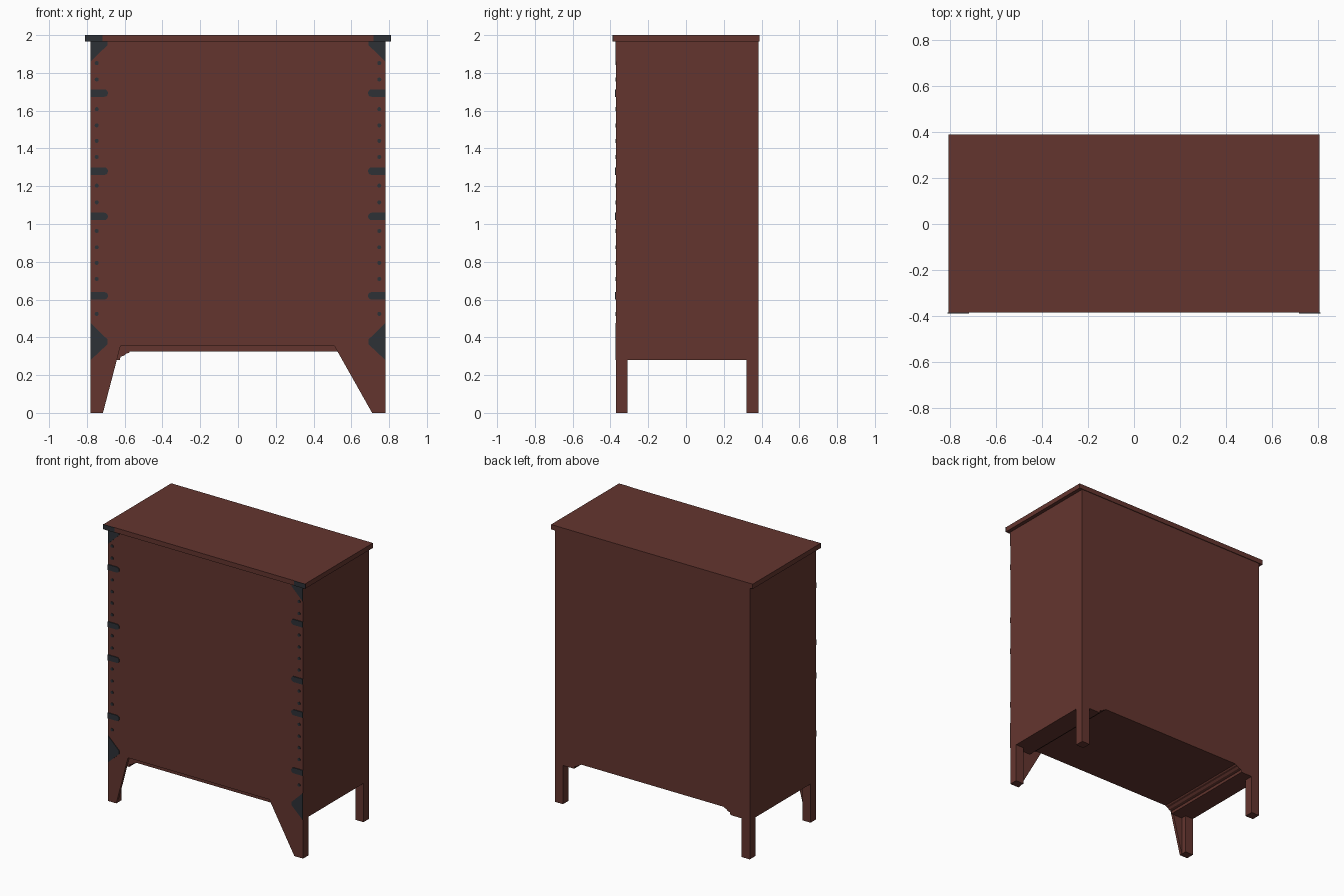
import bpy, bmesh, math

if "Cube" in bpy.data.objects:
    bpy.data.objects.remove(bpy.data.objects["Cube"])


def material(name, rgb):
    m = bpy.data.materials.new(name)
    m.diffuse_color = (*rgb, 1)
    m.use_nodes = True
    m.node_tree.nodes["Principled BSDF"].inputs["Base Color"].default_value = m.diffuse_color
    return m


wood = material("red_brown_wood", (0.127, 0.036, 0.028))
metal = material("dark_metal", (0.027, 0.031, 0.037))


def prism(name, pts, y0, y1, mat):
    """Extrude an (x, z) outline from y0 to y1."""
    bm = bmesh.new()
    face = bm.faces.new([bm.verts.new((x, y0, z)) for x, z in pts])
    ext = bmesh.ops.extrude_face_region(bm, geom=[face])["geom"]
    bmesh.ops.translate(bm, vec=(0, y1 - y0, 0),
                        verts=[v for v in ext if isinstance(v, bmesh.types.BMVert)])
    bmesh.ops.recalc_face_normals(bm, faces=bm.faces)
    me = bpy.data.meshes.new(name)
    bm.to_mesh(me)
    bm.free()
    me.materials.append(mat)
    ob = bpy.data.objects.new(name, me)
    bpy.context.collection.objects.link(ob)
    return ob


def box(name, x0, x1, y0, y1, z0, z1, mat):
    return prism(name, [(x0, z0), (x1, z0), (x1, z1), (x0, z1)], y0, y1, mat)


FRONT, BACK = -0.37, 0.385
PANEL = FRONT + 0.02

# Carcass and overhanging top
box("carcass", -0.78, 0.78, PANEL, BACK, 0.325, 1.965, wood)
box("top_board", -0.807, 0.807, -0.385, 0.39, 1.965, 2.0, wood)

# Front panel with uneven leg cutout
prism("front_panel", [(-0.78, 0), (-0.715, 0), (-0.622, 0.355), (0.51, 0.355),
                      (0.71, 0), (0.78, 0), (0.78, 1.965), (-0.78, 1.965)],
      FRONT, PANEL, wood)

hinge_z = [1.693, 1.28, 1.04, 0.62]
stud_z = [1.852, 1.765, 1.608, 1.522, 1.44, 1.355, 1.203,
          1.115, 0.963, 0.877, 0.794, 0.709, 0.524]

for s, side in ((-1, "left"), (1, "right")):
    def flip(pts):
        return [(s * x, z) for x, z in pts]

    # Legs
    prism(f"{side}_front_leg", flip([(0.715, 0), (0.78, 0), (0.78, 0.325), (0.715, 0.325)]),
          PANEL, -0.31, wood)
    prism(f"{side}_back_leg", flip([(0.715, 0), (0.78, 0), (0.78, 0.325), (0.715, 0.325)]),
          0.32, BACK, wood)
    # Stepped side rail under the carcass
    prism(f"{side}_rail", flip([(0.78, 0.28), (0.625, 0.28), (0.622, 0.298), (0.603, 0.303),
                                (0.592, 0.314), (0.578, 0.318), (0.572, 0.325), (0.78, 0.325)]),
          PANEL, BACK, wood)
    # Corner plates
    prism(f"{side}_top_edge_plate", flip([(0.718, 1.965), (0.81, 1.965), (0.81, 2.0), (0.718, 2.0)]),
          -0.388, -0.385, metal)
    prism(f"{side}_top_corner_plate", flip([(0.78, 1.86), (0.78, 1.965), (0.69, 1.965), (0.69, 1.948)]),
          FRONT - 0.004, FRONT, metal)
    prism(f"{side}_lower_corner_plate", flip([(0.78, 0.28), (0.78, 0.475), (0.69, 0.388), (0.69, 0.364)]),
          FRONT - 0.004, FRONT, metal)
    # Strap plates with rounded inner end
    for i, z in enumerate(hinge_z):
        arc = [(0.708 - 0.02 * math.sin(a), z + 0.02 * math.cos(a))
               for a in (k * math.pi / 6 for k in range(7))]
        prism(f"{side}_strap_{i + 1}", flip([(0.78, z + 0.02)] + arc + [(0.78, z - 0.02)]),
              FRONT - 0.006, FRONT, metal)
    # Studs
    for i, z in enumerate(stud_z):
        ring = [(0.748 + 0.011 * math.cos(k * math.pi / 5), z + 0.011 * math.sin(k * math.pi / 5))
                for k in range(10)]
        prism(f"{side}_stud_{i + 1}", flip(ring), FRONT - 0.004, FRONT, metal)
